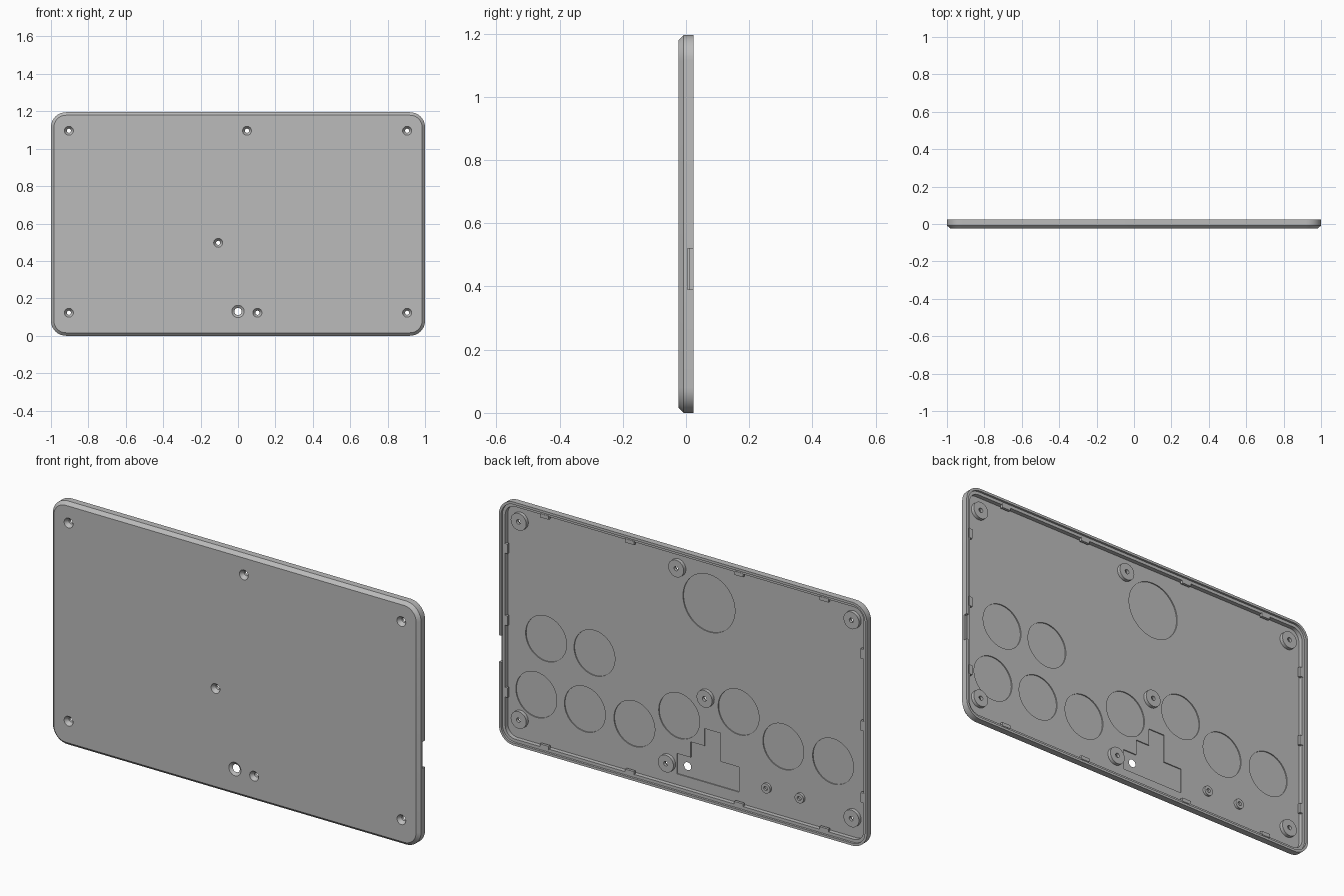
import bpy, bmesh, math
from mathutils import Vector

old = bpy.data.objects.get("Cube")
if old:
    bpy.data.objects.remove(old, do_unlink=True)

WIDTH, HEIGHT = 2.0, 1.195
FRONT, BACK, FLOOR = -0.0235, 0.0235, -0.008
RADIUS = 0.08

grey = bpy.data.materials.new("matte_grey")
grey.use_nodes = True
grey.diffuse_color = (0.5, 0.5, 0.5, 1)
grey.node_tree.nodes["Principled BSDF"].inputs["Base Color"].default_value = (0.5, 0.5, 0.5, 1)


def finish(name, bm):
    """Turn a bmesh into a named object."""
    bmesh.ops.recalc_face_normals(bm, faces=bm.faces)
    mesh = bpy.data.meshes.new(name)
    bm.to_mesh(mesh)
    bm.free()
    mesh.materials.append(grey)
    obj = bpy.data.objects.new(name, mesh)
    bpy.context.collection.objects.link(obj)
    return obj


def loft(bm, rings):
    """Skin a stack of equal point rings and cap both ends."""
    loops = [[bm.verts.new(p) for p in ring] for ring in rings]
    for a, b in zip(loops, loops[1:]):
        for i in range(len(a)):
            j = (i + 1) % len(a)
            bm.faces.new((a[i], a[j], b[j], b[i]))
    bm.faces.new(loops[0])
    bm.faces.new(loops[-1])


def lathe(bm, x, z, profile, sides=32):
    """Solid of revolution along y from (radius, y) pairs."""
    turn = [2 * math.pi * i / sides for i in range(sides)]
    loft(bm, [[(x + r * math.cos(t), y, z + r * math.sin(t)) for t in turn] for r, y in profile])


def prism(bm, outline, y0, y1):
    loft(bm, [[(x, y, z) for x, z in outline] for y in (y0, y1)])


def box(bm, x0, x1, y0, y1, z0, z1):
    prism(bm, [(x0, z0), (x1, z0), (x1, z1), (x0, z1)], y0, y1)


def rounded_ring(inset, y, steps=10):
    """Rounded rectangle outline, inset from the outer edge."""
    r = RADIUS - inset
    cx, cz = WIDTH / 2 - RADIUS, HEIGHT / 2 - RADIUS
    points = []
    for k, (sx, sz) in enumerate([(1, 1), (-1, 1), (-1, -1), (1, -1)]):
        for i in range(steps + 1):
            t = math.pi / 2 * (k + i / steps)
            points.append((sx * cx + r * math.cos(t), y, HEIGHT / 2 + sz * cz + r * math.sin(t)))
    return points


def cut(obj, cutters):
    """Subtract the cutters and bake the result."""
    for cutter in cutters:
        mod = obj.modifiers.new("cut", "BOOLEAN")
        mod.operation, mod.solver, mod.object = "DIFFERENCE", "EXACT", cutter
    graph = bpy.context.evaluated_depsgraph_get()
    baked = bpy.data.meshes.new_from_object(obj.evaluated_get(graph))
    obj.modifiers.clear()
    obj.data = baked


# Tray: chamfered front, outer lip, stepped ledge and floor
bm = bmesh.new()
loft(bm, [rounded_ring(i, y) for i, y in [
    (0.016, FRONT), (0, FLOOR), (0, BACK), (0.012, BACK),
    (0.012, 0.013), (0.027, 0.013), (0.027, FLOOR)]])
tray = finish("case_tray", bm)

# Screw bosses and locating pins on the floor
screws = [(-0.904, 1.096), (0.048, 1.096), (0.904, 1.096), (-0.106, 0.497),
          (-0.904, 0.123), (0.104, 0.123), (0.904, 0.123)]
pins = [(-0.435, 0.143), (-0.617, 0.143)]
bm = bmesh.new()
for x, z in screws:
    lathe(bm, x, z, [(0.042, FLOOR - 0.002), (0.042, 0.009)])
bosses = finish("screw_bosses", bm)
bm = bmesh.new()
for x, z in pins:
    lathe(bm, x, z, [(0.024, FLOOR - 0.002), (0.024, 0.004)])
posts = finish("small_posts", bm)

# Snap tabs along the inside of the ledge
bm = bmesh.new()
edge_x, edge_z = WIDTH / 2 - 0.027, HEIGHT / 2 - 0.027
mid = HEIGHT / 2
for side in (-1, 1):
    for x in (-0.76, -0.296, 0.296, 0.76):
        a, b = sorted((mid + side * (edge_z - 0.014), mid + side * (edge_z + 0.004)))
        box(bm, x - 0.024, x + 0.024, 0.002, 0.015, a, b)
    for z in (mid - 0.353, mid, mid + 0.353):
        a, b = sorted((side * (edge_x - 0.014), side * (edge_x + 0.004)))
        box(bm, a, b, 0.002, 0.015, z - 0.024, z + 0.024)
tabs = finish("snap_tabs", bm)

# Cutter: countersunk screw holes and the larger reset hole
bm = bmesh.new()
for x, z in screws:
    lathe(bm, x, z, [(0.026, FRONT - 0.002), (0.024, FRONT), (0.011, -0.005), (0.011, 0.03)])
lathe(bm, 0, 0.13, [(0.034, FRONT - 0.002), (0.033, FRONT), (0.018, -0.012), (0.018, 0.03)])
holes = finish("hole_cutter", bm)

# Cutter: blind holes in the small posts
bm = bmesh.new()
for x, z in pins:
    lathe(bm, x, z, [(0.01, FLOOR + 0.001), (0.01, 0.02)])
pin_holes = finish("post_hole_cutter", bm)

# Cutter: shallow round recesses, one large and nine small
bm = bmesh.new()
depth = FLOOR - 0.005
lathe(bm, -0.119, 0.964, [(0.141, depth), (0.141, 0.02)], 64)
for x, z in [(0.766, 0.553), (0.503, 0.553), (0.819, 0.264), (0.555, 0.264), (0.286, 0.264),
             (0.043, 0.368), (-0.28, 0.473), (-0.523, 0.368), (-0.793, 0.368)]:
    lathe(bm, x, z, [(0.111, depth), (0.111, 0.02)], 64)
# Stepped recess around the reset hole
prism(bm, [(0.055, 0.08), (0.055, 0.18), (-0.02, 0.18), (-0.02, 0.257), (-0.095, 0.257),
           (-0.095, 0.342), (-0.183, 0.342), (-0.183, 0.203), (-0.283, 0.203), (-0.283, 0.08)],
      depth, 0.02)
recesses = finish("recess_cutter", bm)

# Cutter: port notch in the outer lip
bm = bmesh.new()
box(bm, 0.988, 1.05, 0.005, 0.05, 0.39, 0.52)
notch = finish("notch_cutter", bm)

cut(tray, [recesses, notch, holes])
cut(bosses, [holes])
cut(posts, [pin_holes])
for cutter in (holes, pin_holes, recesses, notch):
    bpy.data.objects.remove(cutter, do_unlink=True)

# Smooth the rounded walls while keeping edges crisp
bpy.ops.object.select_all(action="DESELECT")
for obj in (tray, bosses, posts, tabs):
    obj.select_set(True)
bpy.context.view_layer.objects.active = tray
bpy.ops.object.shade_smooth_by_angle(angle=math.radians(30))
